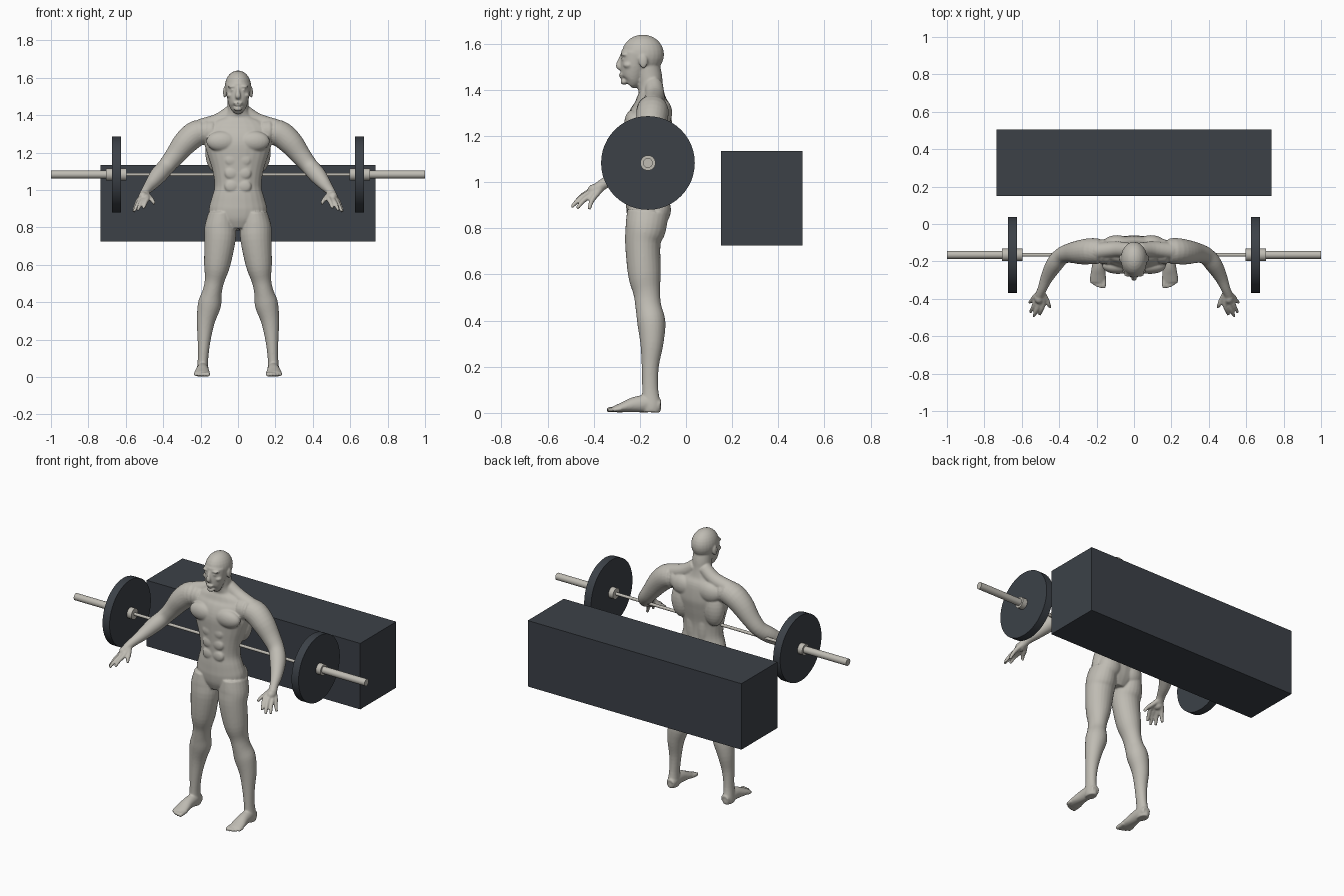
import bpy, bmesh, math
from mathutils import Vector, Matrix

cube = bpy.data.objects.get("Cube")
if cube:
    bpy.data.objects.remove(cube, do_unlink=True)


def material(name, rgb):
    mat = bpy.data.materials.new(name)
    mat.use_nodes = True
    mat.diffuse_color = (*rgb, 1)
    mat.node_tree.nodes["Principled BSDF"].inputs["Base Color"].default_value = (*rgb, 1)
    return mat


PALE = material("warm pale grey", (0.52, 0.50, 0.45))
DARK = material("dark slate", (0.045, 0.053, 0.064))


def make_object(name, bm, *mats):
    bmesh.ops.recalc_face_normals(bm, faces=bm.faces)
    mesh = bpy.data.meshes.new(name)
    bm.to_mesh(mesh)
    bm.free()
    obj = bpy.data.objects.new(name, mesh)
    bpy.context.collection.objects.link(obj)
    for mat in mats:
        mesh.materials.append(mat)
    return obj


def ball(bm, centre, radii):
    matrix = Matrix.Translation(centre) @ Matrix.Diagonal((*radii, 1))
    bmesh.ops.create_uvsphere(bm, u_segments=24, v_segments=14, radius=1, matrix=matrix)


def pair(bm, centre, radii):
    for side in (1, -1):
        ball(bm, (centre[0] * side, centre[1], centre[2]), radii)


def spline(stations, steps=4):
    """Smoothly interpolate stations of (x, y, z, half width, half depth)."""
    pts = [Vector(s) for s in stations]
    pts = [pts[0]] + pts + [pts[-1]]
    out = []
    for a, b, c, d in zip(pts, pts[1:], pts[2:], pts[3:]):
        for i in range(steps):
            t = i / steps
            out.append(b + (c - a) * (t / 2) + (a * 2 - b * 5 + c * 4 - d) * (t * t / 2)
                       + (b * 3 - a - c * 3 + d) * (t ** 3 / 2))
    return out + [pts[-1]]


def tube(bm, stations, sides=24):
    """Closed loft with elliptical sections square to its path."""
    path = spline(stations)
    rings = []
    for i, p in enumerate(path):
        after, before = path[min(i + 1, len(path) - 1)], path[max(i - 1, 0)]
        along = Vector((after - before)[:3]).normalized()
        u = Vector((1, 0, 0))
        u = (u - along * u.dot(along)).normalized()
        v = along.cross(u)
        rings.append([bm.verts.new(Vector(p[:3]) + u * (p[3] * math.cos(k * math.tau / sides))
                                   + v * (p[4] * math.sin(k * math.tau / sides)))
                      for k in range(sides)])
    for low, high in zip(rings, rings[1:]):
        for k in range(sides):
            j = (k + 1) % sides
            bm.faces.new((low[k], low[j], high[j], high[k]))
    bm.faces.new(rings[0])
    bm.faces.new(rings[-1])


def tube_pair(bm, stations):
    """Mirrored lofts; a station with a single radius is round."""
    for side in (1, -1):
        tube(bm, [(s[0] * side, s[1], s[2], s[3], s[-1]) for s in stations])


body = bmesh.new()

# Torso and neck: height, y, half width, half depth
torso = [(.79, -.175, .07, .06), (.84, -.17, .14, .085), (.9, -.165, .155, .095),
         (.96, -.17, .14, .088), (1.02, -.17, .125, .083), (1.1, -.17, .135, .086),
         (1.18, -.165, .16, .095), (1.25, -.16, .18, .1), (1.32, -.15, .18, .085),
         (1.36, -.15, .15, .066), (1.39, -.15, .09, .055), (1.42, -.155, .06, .055),
         (1.46, -.16, .056, .056), (1.51, -.17, .055, .055)]
tube(body, [(0, y, z, a, b) for z, y, a, b in torso])

# Muscles of the chest, back, belly and seat
pair(body, (.085, -.225, 1.26), (.085, .042, .055))
pair(body, (.11, -.12, 1.2), (.065, .052, .11))
pair(body, (.09, -.1, 1.3), (.075, .04, .06))
pair(body, (.035, -.11, 1.06), (.035, .025, .14))
pair(body, (.075, -.122, .88), (.07, .057, .07))
for height in (1.02, 1.09, 1.16):
    pair(body, (.035, -.245, height), (.036, .014, .032))
tube_pair(body, [(.03, -.14, 1.42, .04), (.1, -.135, 1.37, .042), (.2, -.145, 1.335, .045)])

# Head: skull, jaw, then the features
ball(body, (0, -.187, 1.553), (.071, .092, .086))
tube(body, [(0, -.25, 1.425, .026, .026), (0, -.235, 1.445, .045, .046),
            (0, -.225, 1.5, .06, .06), (0, -.215, 1.56, .066, .066)])
tube(body, [(0, -.275, 1.55, .008, .01), (0, -.285, 1.525, .01, .012),
            (0, -.291, 1.502, .015, .013), (0, -.28, 1.49, .012, .008)])
ball(body, (0, -.28, 1.466), (.024, .011, .006))
ball(body, (0, -.278, 1.456), (.02, .011, .006))
ball(body, (0, -.268, 1.435), (.022, .016, .014))
pair(body, (.029, -.266, 1.553), (.027, .017, .008))
pair(body, (.029, -.268, 1.534), (.012, .013, .007))
pair(body, (.04, -.25, 1.507), (.022, .022, .015))
pair(body, (.071, -.185, 1.523), (.009, .019, .03))

# Arms
tube_pair(body, [(.13, -.15, 1.31, .065), (.215, -.145, 1.305, .07), (.28, -.15, 1.255, .066),
                 (.34, -.155, 1.18, .053), (.385, -.17, 1.125, .046), (.425, -.215, 1.08, .046),
                 (.465, -.285, 1.03, .034), (.49, -.345, 1, .025), (.505, -.38, .975, .024)])

# Hands: palm, then knuckle and tip of each finger
pair(body, (.508, -.395, .965), (.025, .032, .027))
fingers = [((.485, -.425, .955), (.505, -.485, .902)), ((.507, -.425, .95), (.537, -.495, .892)),
           ((.524, -.41, .945), (.555, -.472, .886)), ((.532, -.39, .945), (.56, -.42, .883)),
           ((.467, -.405, .955), (.447, -.445, .925))]
for knuckle, tip in fingers:
    middle = (Vector(knuckle) + Vector(tip)) / 2 + Vector((0, -.004, .004))
    tube_pair(body, [(.495, -.36, .985, .016), (*knuckle, .013), (*middle, .011), (*tip, .008)])

# Legs
tube_pair(body, [(.09, -.165, .87, .07, .09), (.095, -.175, .8, .084, .088),
                 (.096, -.187, .735, .083, .077), (.112, -.18, .6, .07, .071),
                 (.125, -.17, .52, .053, .058), (.137, -.163, .46, .051, .056),
                 (.152, -.15, .39, .062, .061), (.172, -.148, .3, .049, .05),
                 (.181, -.155, .2, .035, .037), (.187, -.155, .1, .028, .035),
                 (.19, -.15, .03, .031, .042), (.19, -.15, .003, .028, .038)])

# Feet and toes
tube_pair(body, [(.187, -.112, .03, .026, .026), (.188, -.16, .04, .031, .038),
                 (.19, -.22, .036, .034, .034), (.192, -.27, .025, .041, .023),
                 (.193, -.31, .016, .041, .014)])
for i in range(5):
    x, y, r = .161 + i * .0165, -.343 + i * i * .0016, .012 - i * .0008
    tube_pair(body, [(x, -.28, .018, r), (x, y + .02, .015, r), (x, y, .012, r * .8)])

# Fuse the body into one smooth skin
figure = make_object("body_with_shorts", body, PALE, DARK)
remesh = figure.modifiers.new("fuse", "REMESH")
remesh.mode = "VOXEL"
remesh.voxel_size = 0.005
soften = figure.modifiers.new("soften", "SMOOTH")
soften.factor = 0.5
soften.iterations = 5
bpy.context.view_layer.update()
graph = bpy.context.evaluated_depsgraph_get()
skin = bpy.data.meshes.new_from_object(figure.evaluated_get(graph))
figure.modifiers.clear()
figure.data = skin

# Shorts: cut the waist and hem, then colour the band between
WAIST, HEM = 0.965, 0.738
bm = bmesh.new()
bm.from_mesh(skin)
for height in (WAIST, HEM):
    near = [f for f in bm.faces if abs(f.calc_center_median().x) < 0.3]
    geom = set(near) | {e for f in near for e in f.edges} | {v for f in near for v in f.verts}
    bmesh.ops.bisect_plane(bm, geom=list(geom), dist=1e-5,
                           plane_co=(0, 0, height), plane_no=(0, 0, 1))
for face in bm.faces:
    c = face.calc_center_median()
    face.smooth = True
    face.material_index = int(HEM < c.z < WAIST and abs(c.x) < 0.3)
bm.to_mesh(skin)
bm.free()
skin.materials.clear()
skin.materials.append(PALE)
skin.materials.append(DARK)


# Barbell
def rod(name, start, end, radius, mat):
    bm = bmesh.new()
    matrix = Matrix.Translation(((start + end) / 2, -.165, 1.083)) @ Matrix.Rotation(math.pi / 2, 4, "Y")
    bmesh.ops.create_cone(bm, cap_ends=True, segments=48, radius1=radius, radius2=radius,
                          depth=abs(end - start), matrix=matrix)
    obj = make_object(name, bm, mat)
    bpy.ops.object.select_all(action="DESELECT")
    obj.select_set(True)
    bpy.context.view_layer.objects.active = obj
    bpy.ops.object.shade_smooth_by_angle()


rod("bar", -.62, .62, .009, PALE)
for side, label in ((1, "left"), (-1, "right")):
    rod(label + "_sleeve", .6 * side, side, .021, PALE)
    rod(label + "_collar", .595 * side, .706 * side, .033, PALE)
    rod(label + "_weight_plate", .626 * side, .674 * side, .203, DARK)

# Block behind the figure
bm = bmesh.new()
bmesh.ops.create_cube(bm, size=1, matrix=Matrix.Translation((0, .328, .93))
                      @ Matrix.Diagonal((1.47, .354, .41, 1)))
make_object("block", bm, DARK)
